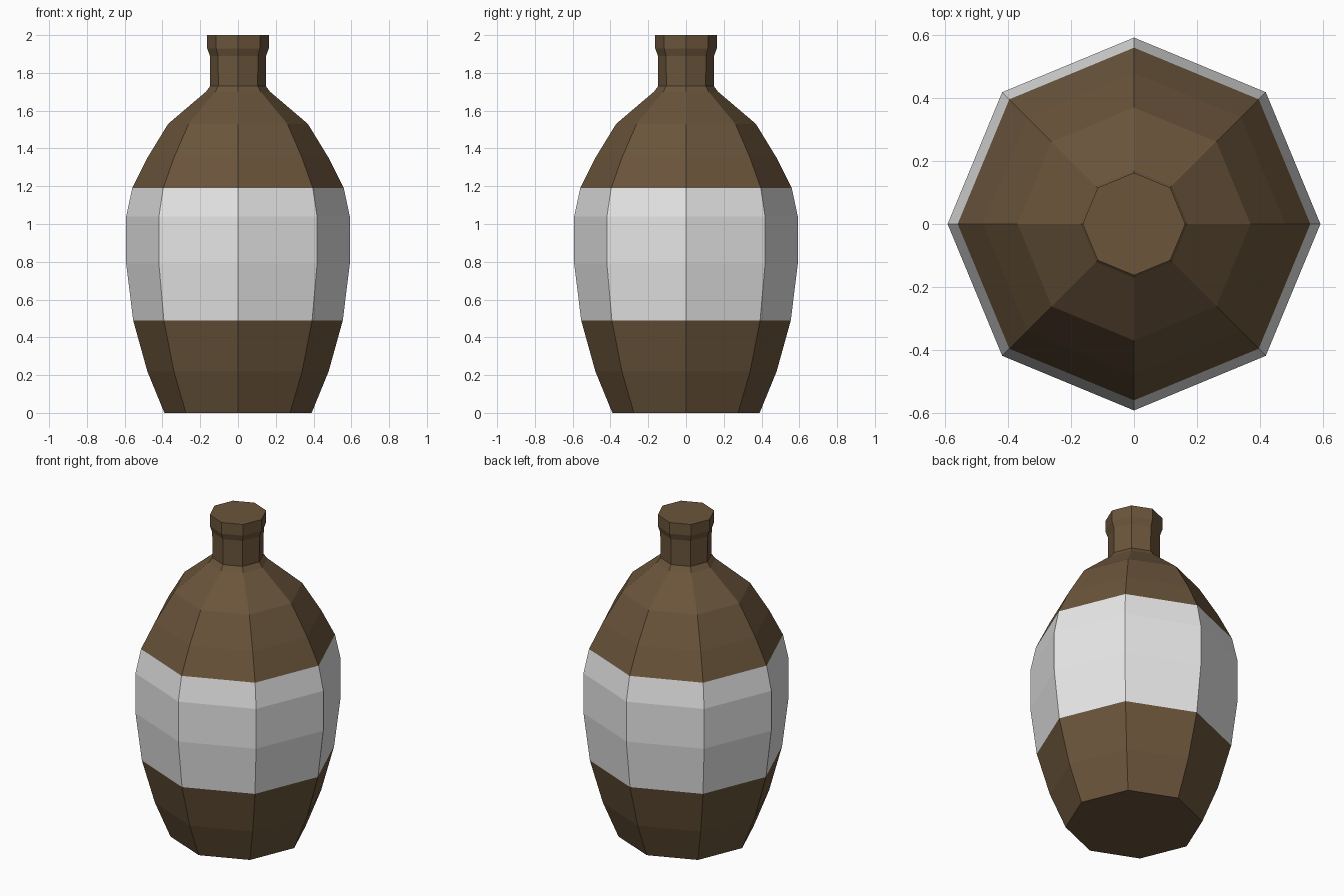
import bpy, bmesh
from math import cos, sin, tau

cube = bpy.data.objects.get("Cube")
if cube:
    bpy.data.objects.remove(cube, do_unlink=True)


def material(name, color):
    m = bpy.data.materials.new(name)
    m.use_nodes = True
    m.diffuse_color = color
    m.node_tree.nodes["Principled BSDF"].inputs["Base Color"].default_value = color
    return m


brown = material("brown glass", (0.145, 0.09, 0.044, 1))
white = material("white label", (0.8, 0.8, 0.8, 1))

SIDES = 8
LABEL_BOTTOM, LABEL_TOP = 0.49, 1.19

# Bottle outline as (radius, height): base, belly, shoulder, neck, lip
profile = [(0.39, 0), (0.48, 0.22), (0.555, LABEL_BOTTOM), (0.592, 0.79),
           (0.592, 1.04), (0.56, LABEL_TOP), (0.48, 1.35), (0.37, 1.53),
           (0.17, 1.70), (0.147, 1.73), (0.149, 1.89), (0.163, 1.93), (0.163, 2)]

bm = bmesh.new()
rings = [[bm.verts.new((r * cos(tau * i / SIDES), r * sin(tau * i / SIDES), z))
          for i in range(SIDES)] for r, z in profile]

# Walls between neighbouring rings
for low, high in zip(rings, rings[1:]):
    for i in range(SIDES):
        j = (i + 1) % SIDES
        bm.faces.new((low[i], low[j], high[j], high[i]))

# Flat base and closed top
bm.faces.new(rings[0][::-1])
bm.faces.new(rings[-1])

# Label band around the belly
for face in bm.faces:
    height = face.calc_center_median().z
    face.material_index = int(LABEL_BOTTOM < height < LABEL_TOP)
    face.smooth = False

mesh = bpy.data.meshes.new("bottle")
bm.to_mesh(mesh)
bm.free()
mesh.materials.append(brown)
mesh.materials.append(white)
bottle = bpy.data.objects.new("bottle", mesh)
bpy.context.collection.objects.link(bottle)
